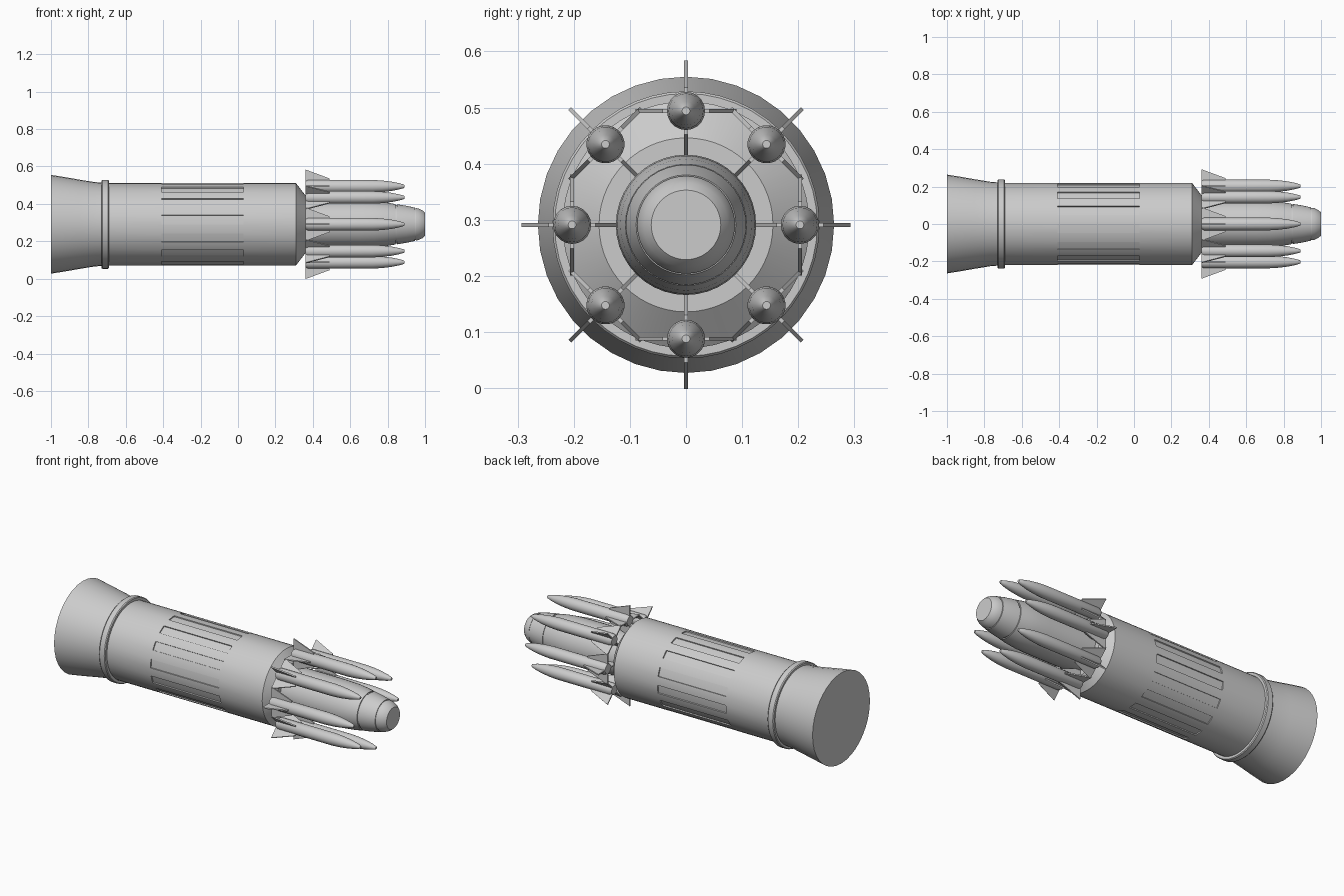
import bpy, bmesh, math
from mathutils import Matrix, Vector

if "Cube" in bpy.data.objects:
    bpy.data.objects.remove(bpy.data.objects["Cube"])

AXIS_Z = 0.291


def finish(bm, name, angle=35):
    """Turn a bmesh into a smooth-by-angle object on the main axis."""
    bmesh.ops.recalc_face_normals(bm, faces=bm.faces)
    me = bpy.data.meshes.new(name)
    bm.to_mesh(me)
    bm.free()
    ob = bpy.data.objects.new(name, me)
    bpy.context.collection.objects.link(ob)
    ob.location.z = AXIS_Z
    bpy.ops.object.select_all(action='DESELECT')
    ob.select_set(True)
    bpy.context.view_layer.objects.active = ob
    bpy.ops.object.shade_smooth_by_angle(angle=math.radians(angle))
    return ob


def lathe(bm, profile, sides, phase=0.0, offset=0.0):
    """Revolve (x, radius) points about x, with capped ends; returns the face rows."""
    loops = []
    for x, r in profile:
        loops.append([bm.verts.new((x, r * math.cos(phase + math.tau * i / sides),
                                    offset + r * math.sin(phase + math.tau * i / sides)))
                      for i in range(sides)])
    rows = []
    for a, b in zip(loops, loops[1:]):
        rows.append([bm.faces.new((a[i], a[(i + 1) % sides], b[(i + 1) % sides], b[i]))
                     for i in range(sides)])
    bm.faces.new(loops[0])
    bm.faces.new(loops[-1])
    return rows


def turned(name, profile, sides, angle=35):
    bm = bmesh.new()
    lathe(bm, profile, sides)
    return finish(bm, name, angle)


# Flared tail and collar
turned("tail_flare", [(-1, 0.264), (-0.93, 0.253), (-0.85, 0.239),
                      (-0.77, 0.226), (-0.70, 0.220)], 36)
turned("tail_collar", [(-0.73, 0.215), (-0.73, 0.234), (-0.725, 0.238),
                       (-0.695, 0.238), (-0.69, 0.234), (-0.69, 0.215)], 48)

# Main barrel with 14 recessed strips
STRIPS = 14
SEGS = STRIPS * 4
bm = bmesh.new()
# strip centres start 6.3 degrees above the front side
phase = math.radians(180 - 6.3) - math.tau / SEGS
rows = lathe(bm, [(-0.71, 0.220), (-0.41, 0.220), (0.03, 0.220), (0.31, 0.220),
                  (0.36, 0.155)], SEGS, phase)
strip_faces = [f for i, f in enumerate(rows[1]) if i % 4 < 2]
bmesh.ops.recalc_face_normals(bm, faces=bm.faces)
bmesh.ops.inset_region(bm, faces=strip_faces, thickness=0.0008, depth=-0.006)
finish(bm, "barrel", 30)

# Central core with stepped nose
turned("core", [(0.35, 0.125), (0.66, 0.125), (0.73, 0.123), (0.79, 0.117),
                (0.842, 0.108), (0.842, 0.103), (0.850, 0.103), (0.850, 0.107),
                (0.90, 0.099), (0.945, 0.089), (0.945, 0.085), (0.952, 0.085),
                (0.952, 0.087), (0.965, 0.084), (0.985, 0.075), (1.0, 0.062)], 40)

# Eight small rockets around the core, each with four fins
ROCKETS = 8
RING = 0.203
FIN = [(0.36, 0.02), (0.36, 0.090), (0.49, 0.042), (0.49, 0.02)]
ROCKET = [(0.36, 0.027), (0.375, 0.034), (0.72, 0.034), (0.77, 0.031),
          (0.82, 0.025), (0.86, 0.017), (0.885, 0.010), (0.89, 0.007)]


def add_fin(bm, turn):
    t = 0.0035
    vs = [[bm.verts.new((x, s * t, h)) for x, h in FIN] for s in (-1, 1)]
    bm.faces.new(vs[0])
    bm.faces.new(vs[1])
    for i in range(4):
        j = (i + 1) % 4
        bm.faces.new((vs[0][i], vs[0][j], vs[1][j], vs[1][i]))
    verts = vs[0] + vs[1]
    bmesh.ops.rotate(bm, verts=verts, cent=(0, 0, 0),
                     matrix=Matrix.Rotation(turn, 3, 'X'))
    bmesh.ops.translate(bm, verts=verts, vec=Vector((0, 0, RING)))


for n in range(ROCKETS):
    bm = bmesh.new()
    lathe(bm, ROCKET, 20, 0, RING)
    for k in range(4):
        add_fin(bm, k * math.pi / 2)
    bmesh.ops.rotate(bm, verts=bm.verts, cent=(0, 0, 0),
                     matrix=Matrix.Rotation(math.tau * n / ROCKETS, 3, 'X'))
    finish(bm, f"rocket_{n + 1}")
